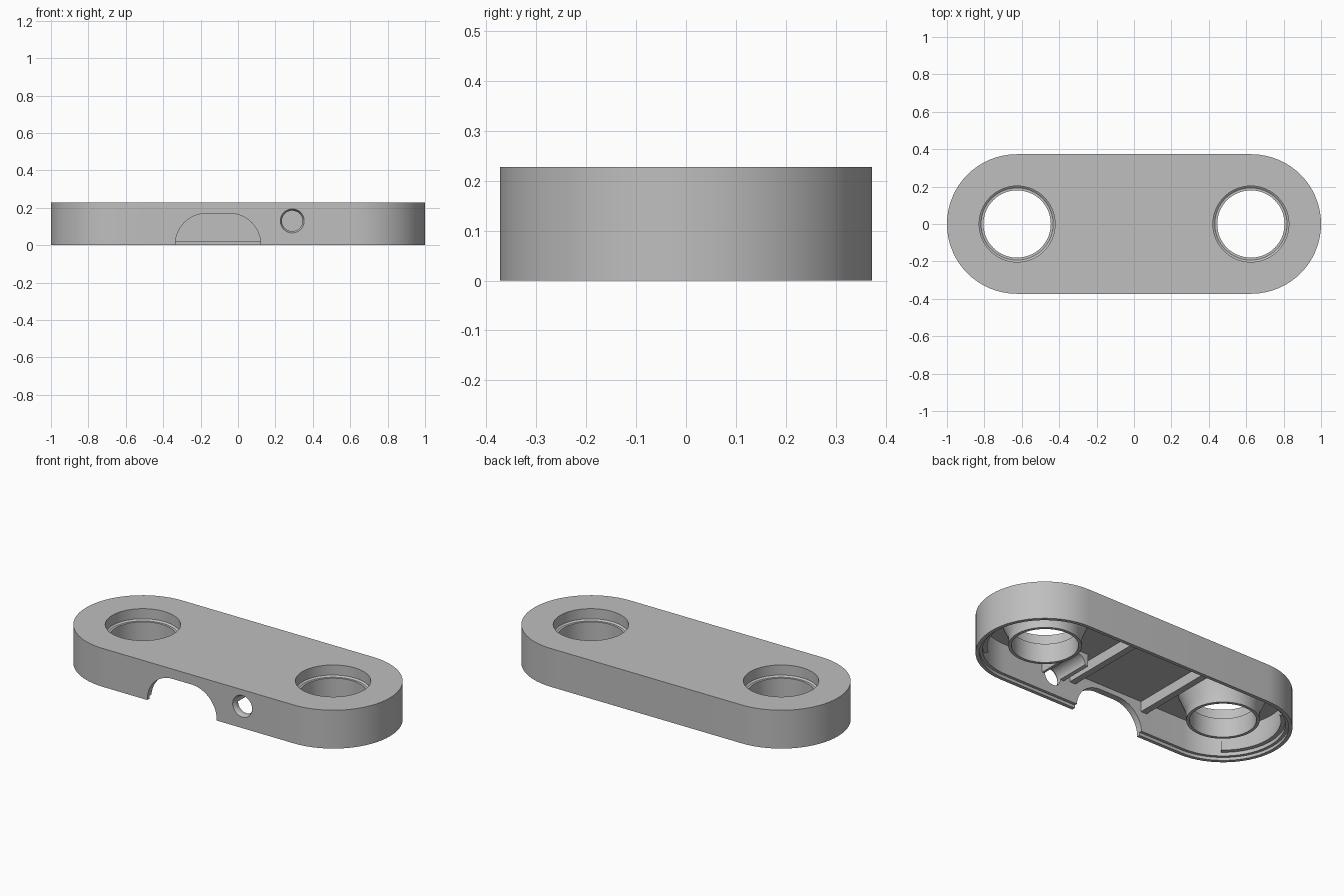
import bpy
import bmesh
from math import sin, cos, pi, radians
from mathutils import Matrix

cube = bpy.data.objects.get("Cube")
if cube:
    bpy.data.objects.remove(cube, do_unlink=True)

RADIUS, HALF, HEIGHT, CEILING = 0.373, 0.627, 0.228, 0.2
SEGMENTS = 64

grey = bpy.data.materials.new("plain grey")
grey.use_nodes = True
grey.diffuse_color = (0.52, 0.52, 0.52, 1)
grey.node_tree.nodes["Principled BSDF"].inputs["Base Color"].default_value = grey.diffuse_color


def finish(name, bm):
    bmesh.ops.recalc_face_normals(bm, faces=bm.faces)
    mesh = bpy.data.meshes.new(name)
    bm.to_mesh(mesh)
    bm.free()
    mesh.materials.append(grey)
    obj = bpy.data.objects.new(name, mesh)
    bpy.context.collection.objects.link(obj)
    return obj


def arc(cx, cy, r, start, end, steps=32):
    angles = [radians(start + (end - start) * i / steps) for i in range(steps + 1)]
    return [(cx + r * cos(a), cy + r * sin(a)) for a in angles]


def stadium(r):
    return arc(HALF, 0, r, -90, 90) + arc(-HALF, 0, r, 90, 270)


def prism(name, outline, low, high, along_y=False):
    """Extrude an outline upward, or an x-z outline along y."""
    bm = bmesh.new()
    place = (lambda a, b, h: (a, h, b)) if along_y else (lambda a, b, h: (a, b, h))
    rings = [[bm.verts.new(place(a, b, h)) for a, b in outline] for h in (low, high)]
    for ring in rings:
        bm.faces.new(ring)
    n = len(outline)
    for i in range(n):
        j = (i + 1) % n
        bm.faces.new((rings[0][i], rings[0][j], rings[1][j], rings[1][i]))
    return finish(name, bm)


def revolve(name, profile, x, start=0, sweep=360):
    """Turn a closed (radius, height) profile about a vertical axis at x."""
    bm = bmesh.new()
    full = sweep == 360
    steps = SEGMENTS if full else 24
    rings = []
    for i in range(steps if full else steps + 1):
        a = radians(start + sweep * i / steps)
        rings.append([bm.verts.new((x + r * cos(a), r * sin(a), z)) for r, z in profile])
    n = len(profile)
    for i in range(steps):
        p, q = rings[i], rings[(i + 1) % len(rings)]
        for k in range(n):
            m = (k + 1) % n
            bm.faces.new((p[k], p[m], q[m], q[k]))
    if not full:
        bm.faces.new(rings[0])
        bm.faces.new(rings[-1])
    return finish(name, bm)


def box(name, x, y, z, sx, sy, sz):
    bm = bmesh.new()
    bmesh.ops.create_cube(bm, size=1, matrix=Matrix.Translation((x, y, z)) @ Matrix.Diagonal((sx, sy, sz, 1)))
    return finish(name, bm)


def cut(target, cutter):
    mod = target.modifiers.new("cut", 'BOOLEAN')
    mod.operation, mod.solver, mod.object = 'DIFFERENCE', 'EXACT', cutter
    bpy.context.view_layer.objects.active = target
    bpy.ops.object.modifier_apply(modifier=mod.name)
    bpy.data.objects.remove(cutter, do_unlink=True)


# Hollow housing with a stepped rim, open underneath
housing = prism("housing", stadium(RADIUS), 0, HEIGHT)
cut(housing, prism("cavity_cutter", stadium(0.335), -0.05, CEILING))
cut(housing, prism("rim_cutter", stadium(0.352), -0.04, 0.018))

# Arched notch in the front wall
notch_x, notch_r, notch_flat = -0.107, 0.166, 0.062
notch = ([(notch_x + notch_flat + notch_r, -0.06)]
         + arc(notch_x + notch_flat, 0.004, notch_r, 0, 90)
         + arc(notch_x - notch_flat, 0.004, notch_r, 90, 180)
         + [(notch_x - notch_flat - notch_r, -0.06)])
cut(housing, prism("notch_cutter", notch, -0.5, -0.2, True))

# Round side hole in the front wall, with a slight countersink
pin_x, pin_z, pin_r = 0.29, 0.13, 0.055
cut(housing, prism("pin_cutter", arc(pin_x, pin_z, pin_r, 0, 352.5, 47), -0.5, -0.25, True))
bm = bmesh.new()
bmesh.ops.create_cone(bm, cap_ends=True, segments=48, radius1=0.074, radius2=0.054, depth=0.04,
                      matrix=Matrix.Translation((pin_x, -0.373, pin_z)) @ Matrix.Rotation(-pi / 2, 4, 'X'))
cut(housing, finish("countersink_cutter", bm))

# Counterbored sockets and tapered retaining wedges at both ends
socket = [(0.203, CEILING), (0.203, 0.168), (0.193, 0.16), (0.18, 0.16), (0.18, 0.045),
          (0.198, 0.045), (0.198, 0.1), (0.24, CEILING)]
wedge = [(0.31, 0.04), (0.336, 0.04), (0.336, 0.14)]
parts = [housing]
for side, sign in (("left", 1), ("right", -1)):
    x = sign * 0.625
    hole = arc(x, 0, 0.203, 0, 360 - 360 / SEGMENTS, SEGMENTS - 1)
    cut(housing, prism("hole_cutter", hole, 0.1, 0.3))
    parts.append(revolve(side + "_socket", socket, x))
    parts.append(revolve(side + "_wedge", wedge, sign * HALF, -52 if sign > 0 else 128, 104))

# Half-round channel behind the side hole
trough = ([(pin_x + 0.075, 0.125), (pin_x + 0.075, CEILING + 0.003),
           (pin_x - 0.075, CEILING + 0.003), (pin_x - 0.075, 0.125)]
          + arc(pin_x, pin_z, pin_r, 180, 0))
parts.append(prism("pin_channel", trough, -0.345, -0.13, True))

# Cross ribs under the top plate, either side of the notch
for name, x in (("left_rib", 0.15), ("right_rib", -0.35)):
    parts.append(box(name, x, 0, 0.171, 0.04, 0.69, 0.066))

# Smooth the round faces and keep the edges crisp
bpy.ops.object.select_all(action='DESELECT')
for obj in parts:
    obj.select_set(True)
bpy.context.view_layer.objects.active = housing
bpy.ops.object.shade_smooth_by_angle(angle=radians(25))
